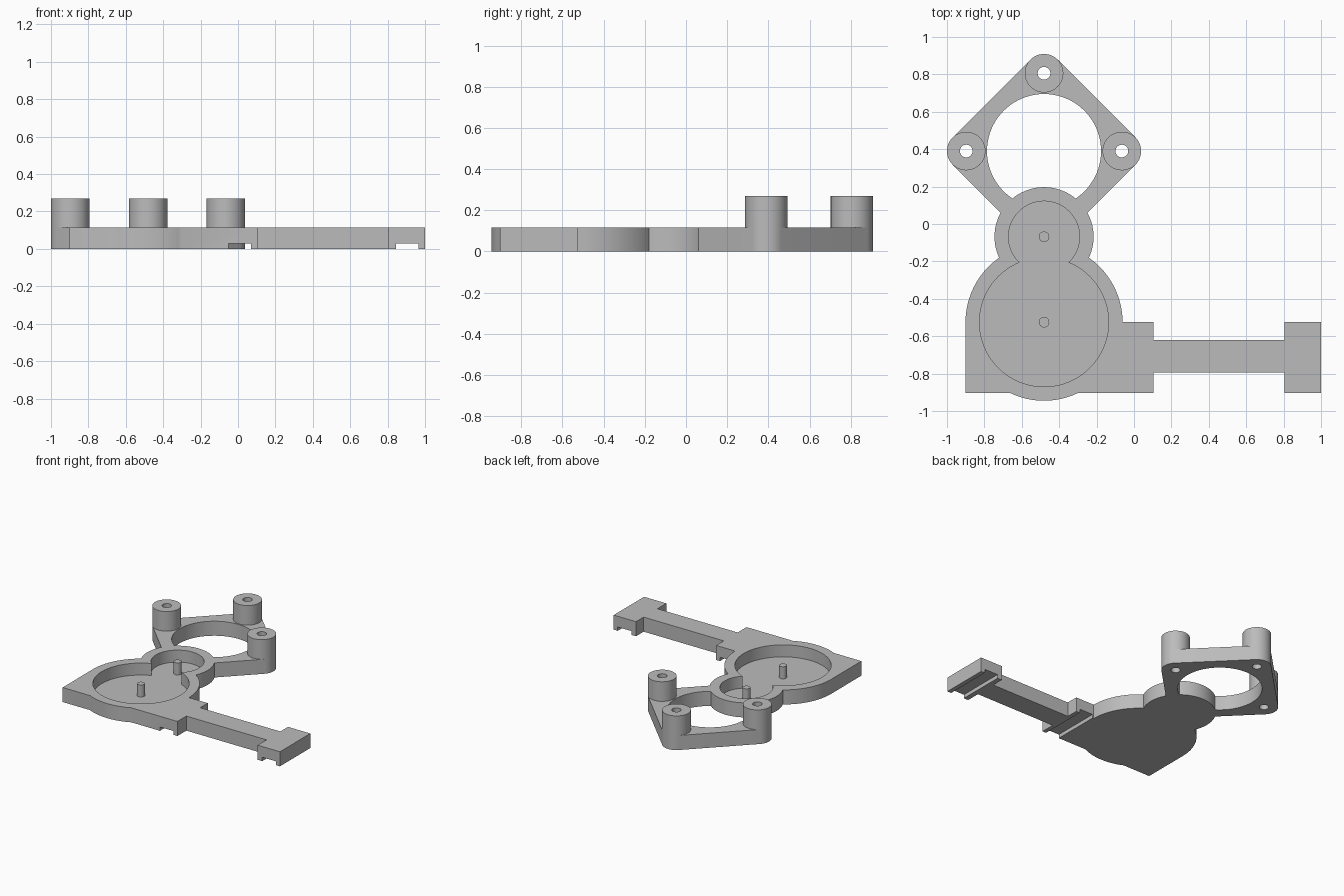
import bpy, bmesh
from math import sin, cos, pi, radians

old = bpy.data.objects.get("Cube")
if old:
    bpy.data.objects.remove(old)

# Main dimensions
CX = -0.481                   # shared centre line of ring and gear pockets
RING_Y, BOLT_R = 0.39, 0.416
SMALL_Y, BIG_Y = -0.068, -0.525
TOP, FLOOR, POST_TOP = 0.115, 0.02, 0.27
FRONT = -0.904

grey = bpy.data.materials.new("plain_grey")
grey.use_nodes = True
colour = (0.5, 0.5, 0.5, 1)
grey.diffuse_color = colour
grey.node_tree.nodes["Principled BSDF"].inputs["Base Color"].default_value = colour


def prism(name, outline, z0, z1):
    """Extrude a counter-clockwise outline between two heights."""
    bm = bmesh.new()
    face = bm.faces.new([bm.verts.new((x, y, z0)) for x, y in outline])
    ext = bmesh.ops.extrude_face_region(bm, geom=[face])
    moved = [g for g in ext["geom"] if isinstance(g, bmesh.types.BMVert)]
    bmesh.ops.translate(bm, verts=moved, vec=(0, 0, z1 - z0))
    bmesh.ops.recalc_face_normals(bm, faces=bm.faces)
    mesh = bpy.data.meshes.new(name)
    bm.to_mesh(mesh)
    bm.free()
    mesh.materials.append(grey)
    obj = bpy.data.objects.new(name, mesh)
    bpy.context.collection.objects.link(obj)
    return obj


def arc(x, y, r, a0, a1, n):
    return [(x + r * cos(a0 + (a1 - a0) * i / n), y + r * sin(a0 + (a1 - a0) * i / n))
            for i in range(n + 1)]


def disc(name, x, y, r, z0, z1, n=80):
    return prism(name, arc(x, y, r, 0, 2 * pi, n)[:-1], z0, z1)


def box(name, x0, x1, y0, y1, z0, z1):
    return prism(name, [(x0, y0), (x1, y0), (x1, y1), (x0, y1)], z0, z1)


def combine(obj, other, operation):
    """Apply a boolean and discard the second solid."""
    mod = obj.modifiers.new("boolean", "BOOLEAN")
    mod.operation, mod.solver, mod.object = operation, "EXACT", other
    bpy.context.view_layer.objects.active = obj
    bpy.ops.object.modifier_apply(modifier=mod.name)
    bpy.data.objects.remove(other)


def smooth(obj):
    bpy.ops.object.select_all(action="DESELECT")
    obj.select_set(True)
    bpy.context.view_layer.objects.active = obj
    bpy.ops.object.shade_smooth_by_angle(angle=radians(30))


# Rounded diamond ring mount with its large opening
corners = [(CX + BOLT_R * cos(k * pi / 2), RING_Y + BOLT_R * sin(k * pi / 2)) for k in range(4)]
outline = []
for k, (x, y) in enumerate(corners):
    mid = k * pi / 2
    outline += arc(x, y, 0.103, mid - pi / 4, mid + pi / 4, 16)
base = prism("base_plate", outline, 0, TOP)
combine(base, disc("opening", CX, RING_Y, 0.305, -0.1, 0.5), "DIFFERENCE")

# Gear housing, arm and end block
combine(base, disc("small_housing", CX, SMALL_Y, 0.265, 0, TOP), "UNION")
combine(base, disc("big_housing", CX, BIG_Y, 0.42, 0, TOP), "UNION")
combine(base, box("corner_block", CX - 0.42, 0.103, FRONT, BIG_Y, 0, TOP), "UNION")
combine(base, box("arm", 0.05, 0.85, -0.793, -0.62, 0, TOP), "UNION")
combine(base, box("end_block", 0.805, 1.0, FRONT, BIG_Y, 0, TOP), "UNION")

# Gear pockets and the two rail slots underneath
for y, r in ((SMALL_Y, 0.19), (BIG_Y, 0.345)):
    combine(base, disc("pocket", CX, y, r, FLOOR, 0.5), "DIFFERENCE")
for x in (-0.05, 0.845):
    combine(base, box("slot", x, x + 0.12, -1.1, BIG_Y + 0.002, -0.1, 0.03), "DIFFERENCE")

# Hollow screw posts on three corners, drilled through the plate
for name, (x, y) in zip(("left_post", "back_post", "right_post"), corners):
    post = disc(name, x, y, 0.103, TOP, POST_TOP, 64)
    for part in (base, post):
        combine(part, disc("drill", x, y, 0.034, -0.1, 0.5, 32), "DIFFERENCE")
    smooth(post)
smooth(base)

# Axle pins in the pockets
for name, y in (("small_axle_pin", SMALL_Y), ("big_axle_pin", BIG_Y)):
    smooth(disc(name, CX, y, 0.028, FLOOR, TOP, 32))
